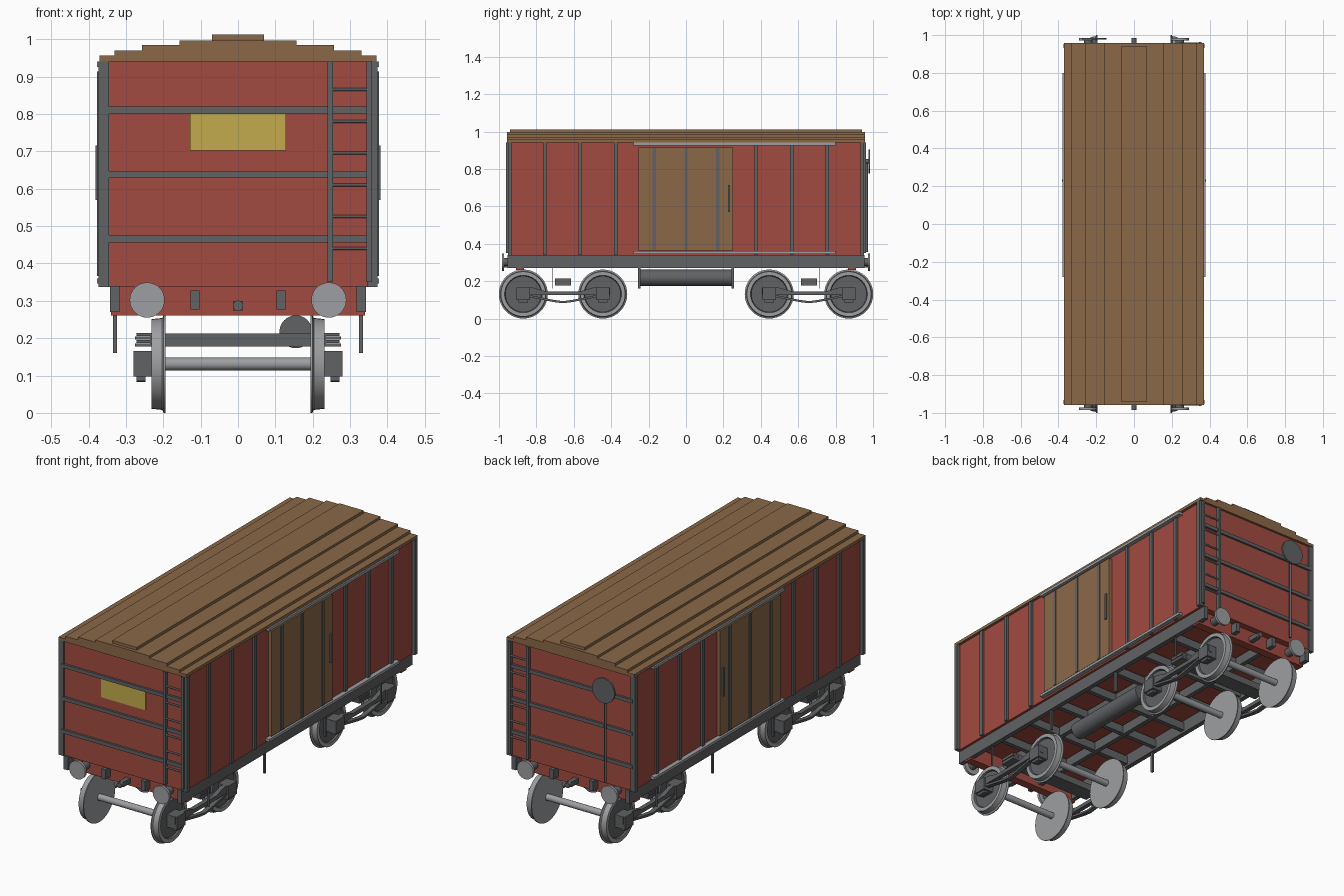
import bpy, bmesh, math
from mathutils import Vector, Matrix

cube = bpy.data.objects.get("Cube")
if cube:
    bpy.data.objects.remove(cube, do_unlink=True)


def material(name, rgb):
    m = bpy.data.materials.new(name)
    m.use_nodes = True
    m.diffuse_color = (*rgb, 1)
    m.node_tree.nodes["Principled BSDF"].inputs["Base Color"].default_value = (*rgb, 1)
    return m


RED = material("body red", (0.36, 0.07, 0.052))
BROWN = material("wood brown", (0.26, 0.14, 0.066))
DARK = material("dark iron", (0.118, 0.122, 0.127))
STEEL = material("light steel", (0.34, 0.345, 0.36))
YELLOW = material("panel yellow", (0.55, 0.41, 0.075))
SIDES = (-1, 1)


def finish(name, bm, *mats, smooth=False):
    bmesh.ops.recalc_face_normals(bm, faces=bm.faces)
    mesh = bpy.data.meshes.new(name)
    bm.to_mesh(mesh)
    bm.free()
    for m in mats:
        mesh.materials.append(m)
    if smooth:
        mesh.shade_smooth()
        mesh.set_sharp_from_angle(angle=math.radians(35))
    ob = bpy.data.objects.new(name, mesh)
    bpy.context.collection.objects.link(ob)
    return ob


def box(name, x, y, z, mat):
    """Box from (low, high) pairs on each axis."""
    bm = bmesh.new()
    lo, hi = (Vector(p) for p in zip(x, y, z))
    scale = Matrix.Diagonal(hi - lo).to_4x4()
    bmesh.ops.create_cube(bm, size=1, matrix=Matrix.Translation((lo + hi) / 2) @ scale)
    return finish(name, bm, mat)


def mid(c, w):
    return (c - w / 2, c + w / 2)


def flip(s, a, b):
    return tuple(sorted((s * a, s * b)))


def rod(name, a, b, r, mat, n=32):
    a, b = Vector(a), Vector(b)
    bm = bmesh.new()
    turn = (b - a).to_track_quat('Z', 'Y').to_matrix().to_4x4()
    bmesh.ops.create_cone(bm, cap_ends=True, segments=n, radius1=r, radius2=r,
                          depth=(b - a).length,
                          matrix=Matrix.Translation((a + b) / 2) @ turn)
    return finish(name, bm, mat, smooth=True)


def plate(name, outline, x, y0, mat):
    """Outline of (y, z) points extruded across x."""
    bm = bmesh.new()
    face = bm.faces.new([bm.verts.new((x[0], y0 + p[0], p[1])) for p in outline])
    new = bmesh.ops.extrude_face_region(bm, geom=[face])["geom"]
    bmesh.ops.translate(bm, vec=(x[1] - x[0], 0, 0),
                        verts=[v for v in new if isinstance(v, bmesh.types.BMVert)])
    return finish(name, bm, mat)


def wheel(name, s, y, z):
    """Flanged wheel, spun about its axle, with a dark recessed outer web."""
    profile = [(.194, 0), (.194, .131), (.199, .131), (.203, .123), (.231, .12),
               (.231, .1), (.222, .096), (.222, 0)]
    bm = bmesh.new()
    vs = [bm.verts.new((a, r, 0)) for a, r in profile]
    es = [bm.edges.new(p) for p in zip(vs, vs[1:])]
    bmesh.ops.spin(bm, geom=vs + es, cent=(0, 0, 0), axis=(1, 0, 0),
                   angle=math.tau, steps=40)
    bmesh.ops.remove_doubles(bm, verts=bm.verts, dist=1e-4)
    for f in bm.faces:
        c = f.calc_center_median()
        f.material_index = int(c.x > .21 and max(v.co.yz.length for v in f.verts) < .105)
    for v in bm.verts:
        v.co = (s * v.co.x, y + v.co.y, z + v.co.z)
    finish(name, bm, STEEL, DARK, smooth=True)


# Body and stepped plank roof
box("body", (-.355, .355), (-.945, .945), (.337, .942), RED)
base = .94
for i, (w, top, l) in enumerate([(.37, .956, .957), (.33, .97, .957), (.257, .985, .957),
                                 (.157, .997, .957), (.07, 1.012, .94)]):
    box(f"roof_plank_{i}", (-w, w), (-l, l), (base, top), BROWN)
    base = top

# Side walls: ribs, sliding door, rails, handle and sill
for s in SIDES:
    for t in SIDES:
        box("corner_post", flip(s, .345, .373), flip(t, .932, .953), (.337, .94), DARK)
        for y in (.375, .565, .755):
            box("side_rib", flip(s, .35, .366), mid(t * y, .02), (.34, .94), DARK)
    box("sliding_door", flip(s, .35, .373), (-.255, .25), (.365, .915), BROWN)
    for y in (-.17, 0, .17):
        box("door_rib", flip(s, .37, .377), mid(y, .018), (.367, .913), DARK)
    for z in (.353, .933):
        box("door_rail", flip(s, .35, .378), (-.28, .8), mid(z, .014), STEEL)
    box("door_handle", flip(s, .372, .382), mid(.23, .012), (.57, .715), DARK)
    box("side_sill", flip(s, .317, .342), (-.955, .955), (.27, .34), DARK)
    for y in (-.25, .25):
        box("sill_hanger", flip(s, .324, .334), mid(y, .012), (.16, .28), DARK)
    for y in (-.715, .715):
        box("thin_hanger", flip(s, .324, .334), mid(y, .004), (.16, .28), DARK)

# End walls: bands, ladder, beam, buffers and coupling
for t in SIDES:
    for z in (.466, .638, .81):
        box("end_band", (-.356, .356), flip(t, .94, .956), mid(z, .019), DARK)
    for x in (.247, .351):
        box("ladder_stile", mid(x, .014), flip(t, .94, .963), (.35, .94), DARK)
    for i in range(6):
        z = .44 + i * .085
        rod("ladder_rung", (.247, t * .957, z), (.351, t * .957, z), .004, STEEL, 10)
    box("end_beam", (-.34, .34), flip(t, .865, .91), (.26, .338), RED)
    for s in SIDES:
        x = s * .243
        rod("buffer_shank", (x, t * .9, .302), (x, t * .975, .302), .022, DARK, 20)
        rod("buffer_head", (x, t * .972, .302), (x, t * .985, .302), .047, STEEL)
    box("coupling_bar", mid(0, .026), flip(t, .9, .965), (.274, .3), DARK)
    rod("coupling_knob", (0, t * .96, .287), (0, t * .985, .287), .014, DARK, 16)
box("yellow_panel", (-.128, .128), (-.95, -.942), (.702, .801), YELLOW)

# Hand brake on the back end
rod("brake_shaft", (-.21, .967, .355), (-.21, .967, .84), .006, DARK, 12)
rod("brake_hub", (-.21, .94, .84), (-.21, .98, .84), .012, DARK, 12)
rod("brake_wheel", (-.21, .976, .84), (-.21, .985, .84), .065, DARK)

# Underframe and air tank
for s in SIDES:
    box("centre_beam", mid(s * .115, .024), (-.95, .95), (.277, .328), DARK)
for y in (-.66, -.44, -.22, 0, .22, .44, .66):
    box("cross_beam", (-.32, .32), mid(y, .024), (.282, .326), DARK)
rod("air_tank", (.155, -.25, .217), (.155, .25, .217), .044, DARK)

# Bogies
AXLE_Z = .131
top_bar = [(-.25, .165), (-.16, .165), (-.09, .145), (.09, .145), (.16, .165), (.25, .165),
           (.25, .125), (-.25, .125)]
low_bar = [(-.19, .128), (-.05, .1), (0, .093), (.05, .1), (.19, .128),
           (.19, .116), (.05, .088), (0, .082), (-.05, .088), (-.19, .116)]
for t in SIDES:
    c = t * .6575
    box("bolster", (-.236, .236), mid(c, .085), (.177, .213), DARK)
    for s in SIDES:
        frame_x = flip(s, .247, .271)
        plate("bogie_top_bar", top_bar, frame_x, c, DARK)
        plate("bogie_low_bar", low_bar, frame_x, c, DARK)
        for i in range(4):
            box("leaf_spring", flip(s, .23, .275 - .004 * (i % 2)), mid(c, .085),
                mid(.182 + i * .0093, .0085), DARK)
    for e in SIDES:
        y = c + e * .2125
        rod("axle", (-.2, y, AXLE_Z), (.2, y, AXLE_Z), .017, STEEL, 20)
        for s in SIDES:
            wheel("wheel", s, y, AXLE_Z)
            box("axle_box", flip(s, .22, .28), mid(y, .07), (.098, .165), DARK)
            box("axle_box_tie", flip(s, .247, .271), mid(y, .05), (.085, .1), DARK)
